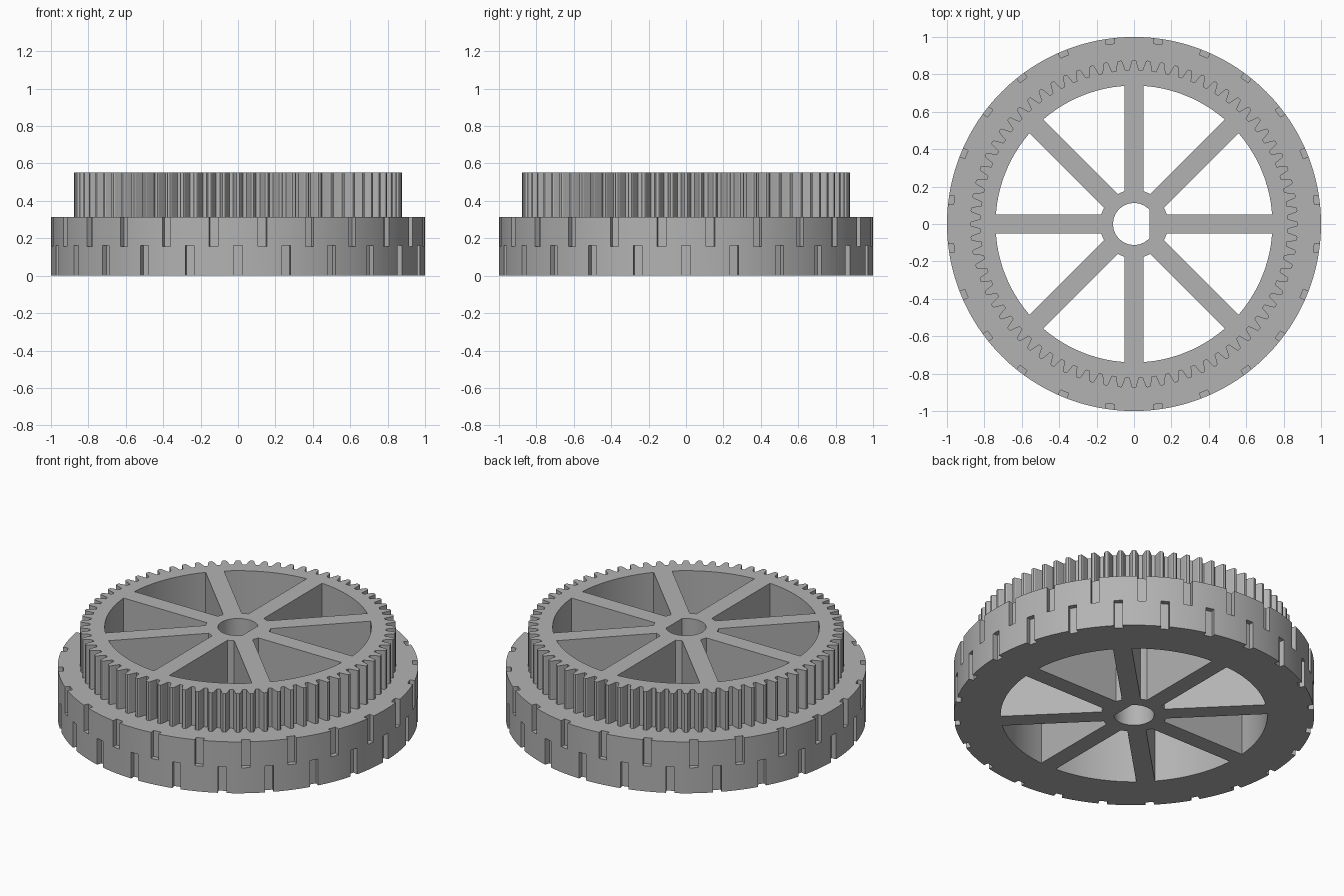
import bpy, bmesh
from math import sin, cos, pi, asin, radians, acos

if "Cube" in bpy.data.objects:
    bpy.data.objects.remove(bpy.data.objects["Cube"])

RIM_R, RIM_H, TOTAL_H = 1.0, 0.315, 0.552
TIP_R, PITCH_R, ROOT_R, TEETH = 0.876, 0.85, 0.822, 72
WINDOW_R, HUB_R, SPOKE_HALF = 0.74, 0.182, 0.052
BORE_R, FLAT_X = 0.112, 0.082
NOTCHES = 24

grey = bpy.data.materials.new("plain grey")
grey.use_nodes = True
colour = (0.45, 0.45, 0.45, 1)
grey.diffuse_color = colour
grey.node_tree.nodes["Principled BSDF"].inputs["Base Color"].default_value = colour


def polar(r, a):
    return (r * cos(a), r * sin(a))


def arc(r, a0, a1, steps):
    return [polar(r, a0 + (a1 - a0) * i / steps) for i in range(steps + 1)]


def prisms(name, outlines):
    """One object made of upright prisms, each (outline, bottom, top)."""
    bm = bmesh.new()
    for points, z0, z1 in outlines:
        base = bm.faces.new([bm.verts.new((x, y, z0)) for x, y in points])
        ext = bmesh.ops.extrude_face_region(bm, geom=[base], use_keep_orig=True)
        for v in ext["geom"]:
            if isinstance(v, bmesh.types.BMVert):
                v.co.z = z1
    bmesh.ops.recalc_face_normals(bm, faces=bm.faces)
    mesh = bpy.data.meshes.new(name)
    bm.to_mesh(mesh)
    bm.free()
    mesh.materials.append(grey)
    obj = bpy.data.objects.new(name, mesh)
    bpy.context.collection.objects.link(obj)
    return obj


def combine(target, tool, operation):
    mod = target.modifiers.new(tool.name, "BOOLEAN")
    mod.operation, mod.object, mod.solver = operation, tool, "EXACT"
    bpy.context.view_layer.objects.active = target
    bpy.ops.object.modifier_apply(modifier=mod.name)
    bpy.data.objects.remove(tool)


# Broad rim
wheel = prisms("gear_wheel", [(arc(RIM_R, 0, 2 * pi, 192)[:-1], 0, RIM_H)])

# Toothed ring standing on the rim
tooth = [(-0.36, ROOT_R), (-0.25, PITCH_R), (-0.17, TIP_R - 0.006), (-0.1, TIP_R),
         (0.1, TIP_R), (0.17, TIP_R - 0.006), (0.25, PITCH_R), (0.36, ROOT_R)]
pitch = 2 * pi / TEETH
outline = [polar(r, (i + f) * pitch) for i in range(TEETH) for f, r in tooth]
combine(wheel, prisms("teeth", [(outline, 0.1, TOTAL_H)]), "UNION")

# Windows that leave eight spokes and the hub
windows = []
for i in range(8):
    a0, a1 = i * pi / 4, (i + 1) * pi / 4
    outer, inner = asin(SPOKE_HALF / WINDOW_R), asin(SPOKE_HALF / HUB_R)
    shape = arc(WINDOW_R, a0 + outer, a1 - outer, 16) + arc(HUB_R, a1 - inner, a0 + inner, 3)
    windows.append((shape, -0.1, 0.7))
combine(wheel, prisms("windows", windows), "DIFFERENCE")

# D-shaped shaft bore
flat = acos(FLAT_X / BORE_R)
combine(wheel, prisms("bore", [(arc(BORE_R, flat, 2 * pi - flat, 48), -0.1, 0.7)]), "DIFFERENCE")

# Staggered notches around the rim: lower row and upper row
notches = []
for i in range(2 * NOTCHES):
    a = i * pi / NOTCHES
    box = [(0.97, -0.024), (1.05, -0.024), (1.05, 0.024), (0.97, 0.024)]
    shape = [(x * cos(a) - y * sin(a), x * sin(a) + y * cos(a)) for x, y in box]
    low, high = (-0.1, 0.161) if i % 2 == 0 else (0.156, 0.4)
    notches.append((shape, low, high))
combine(wheel, prisms("notches", notches), "DIFFERENCE")

# Smooth round walls, crisp edges
bpy.ops.object.select_all(action="DESELECT")
wheel.select_set(True)
bpy.context.view_layer.objects.active = wheel
bpy.ops.object.shade_smooth_by_angle(angle=radians(20))
